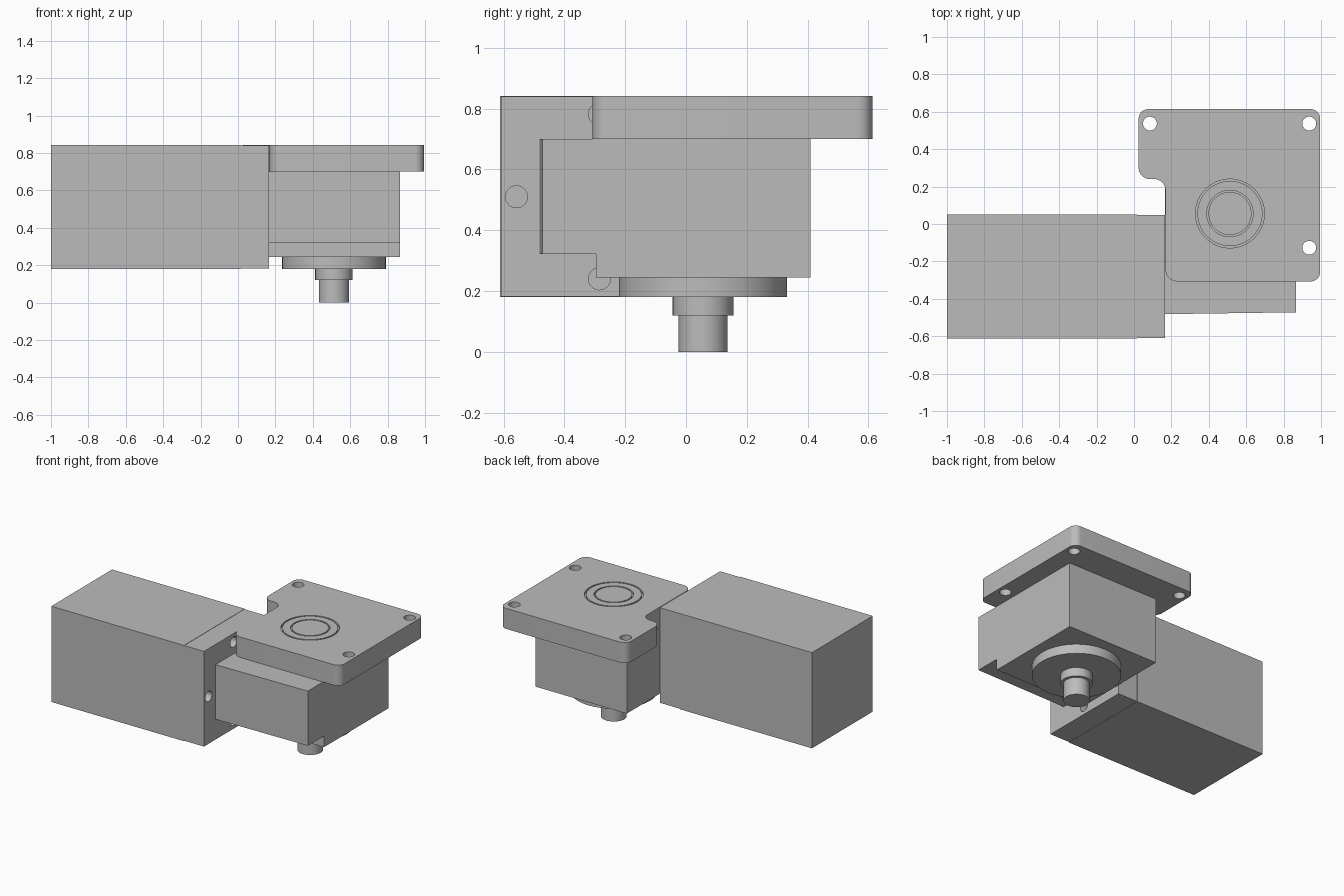
import bpy
import bmesh
from math import sin, cos, pi, radians
from mathutils import Vector, Matrix

cube = bpy.data.objects.get("Cube")
if cube:
    bpy.data.objects.remove(cube, do_unlink=True)

grey = bpy.data.materials.new("machined grey")
grey.use_nodes = True
grey.diffuse_color = (0.5, 0.5, 0.5, 1)
grey.node_tree.nodes["Principled BSDF"].inputs["Base Color"].default_value = (0.5, 0.5, 0.5, 1)


def finish(bm, name):
    bmesh.ops.recalc_face_normals(bm, faces=bm.faces)
    mesh = bpy.data.meshes.new(name)
    bm.to_mesh(mesh)
    bm.free()
    mesh.materials.append(grey)
    obj = bpy.data.objects.new(name, mesh)
    bpy.context.collection.objects.link(obj)
    return obj


def prism(name, outline, z0, z1):
    """Extrude a flat outline between two heights."""
    bm = bmesh.new()
    face = bm.faces.new([bm.verts.new((x, y, z0)) for x, y in outline])
    top = bmesh.ops.extrude_face_region(bm, geom=[face])["geom"]
    verts = [v for v in top if isinstance(v, bmesh.types.BMVert)]
    bmesh.ops.translate(bm, verts=verts, vec=(0, 0, z1 - z0))
    return finish(bm, name)


def box(name, x0, x1, y0, y1, z0, z1):
    return prism(name, [(x0, y0), (x1, y0), (x1, y1), (x0, y1)], z0, z1)


def cylinder(name, centre, radius, depth, axis="Z"):
    bm = bmesh.new()
    turn = Matrix.Rotation(pi / 2, 4, "Y") if axis == "X" else Matrix.Identity(4)
    bmesh.ops.create_cone(bm, cap_ends=True, segments=64, radius1=radius, radius2=radius,
                          depth=depth, matrix=Matrix.Translation(centre) @ turn)
    return finish(bm, name)


def ring(name, centre, inner, outer, depth):
    """Square-section ring spun around the vertical axis."""
    bm = bmesh.new()
    half = depth / 2
    profile = [(inner, -half), (outer, -half), (outer, half), (inner, half)]
    c = Vector(centre)
    verts = [bm.verts.new(c + Vector((r, 0, z))) for r, z in profile]
    edges = [bm.edges.new((verts[i], verts[i - 1])) for i in range(4)]
    bmesh.ops.spin(bm, geom=verts + edges, cent=c, axis=(0, 0, 1), angle=2 * pi, steps=64)
    bmesh.ops.remove_doubles(bm, verts=bm.verts, dist=0.0001)
    return finish(bm, name)


def cut(obj, cutter):
    cutter.hide_render = True
    mod = obj.modifiers.new("cut", "BOOLEAN")
    mod.operation = "DIFFERENCE"
    mod.solver = "EXACT"
    mod.object = cutter
    bpy.context.view_layer.objects.active = obj
    bpy.ops.object.modifier_apply(modifier=mod.name)
    bpy.data.objects.remove(cutter, do_unlink=True)


def rounded(corners, steps=10):
    """Round each right-angled corner (x, y, radius) of an outline."""
    points = []
    for i, (x, y, r) in enumerate(corners):
        p = Vector((x, y))
        a = (Vector(corners[i - 1][:2]) - p).normalized() * r
        b = (Vector(corners[(i + 1) % len(corners)][:2]) - p).normalized() * r
        for k in range(steps + 1):
            t = pi / 2 * k / steps
            points.append(tuple(p + a + b - b * cos(t) - a * sin(t)))
    return points


# Motor body and its square adapter flange
parts = [box("motor_body", -1, 0.015, -0.612, 0.052, 0.18, 0.842)]
flange = box("motor_flange", 0.015, 0.166, -0.609, 0.049, 0.182, 0.84)
for y, z in ((-0.558, 0.51), (-0.285, 0.24), (-0.285, 0.782)):
    cut(flange, cylinder("flange_hole", (0.1, y, z), 0.036, 0.16, "X"))
parts.append(flange)

# Gear housing with a slightly drafted front, and the base cover beneath
parts.append(prism("gear_housing", [(0.166, -0.482), (0.865, -0.472), (0.865, 0.41), (0.166, 0.41)],
                   0.322, 0.70))
parts.append(box("base_cover", 0.166, 0.865, -0.296, 0.41, 0.245, 0.322))

# Mounting plate with a notch, three bolt holes and bearing cap grooves
plate = prism("mounting_plate", rounded([
    (0.168, -0.307, 0.065), (0.995, -0.307, 0.05), (0.995, 0.614, 0.05),
    (0.025, 0.614, 0.05), (0.025, 0.24, 0.06), (0.168, 0.24, 0.06)]), 0.70, 0.842)
for x, y in ((0.085, 0.537), (0.937, 0.537), (0.937, -0.127)):
    cut(plate, cylinder("bolt_hole", (x, y, 0.77), 0.037, 0.3))
axis_x, axis_y = 0.513, 0.056
for inner, outer in ((0.174, 0.184), (0.115, 0.124)):
    cut(plate, ring("cap_groove", (axis_x, axis_y, 0.842), inner, outer, 0.03))
parts.append(plate)

# Output boss, collar and shaft
for name, radius, z0, z1 in (("output_boss", 0.277, 0.18, 0.245),
                             ("shaft_collar", 0.1, 0.12, 0.18),
                             ("output_shaft", 0.081, 0, 0.12)):
    parts.append(cylinder(name, (axis_x, axis_y, (z0 + z1) / 2), radius, z1 - z0))

# Smooth the round walls, keep edges sharp
bpy.ops.object.select_all(action="DESELECT")
for obj in parts:
    obj.select_set(True)
bpy.context.view_layer.objects.active = parts[0]
bpy.ops.object.shade_smooth_by_angle(angle=radians(30))
